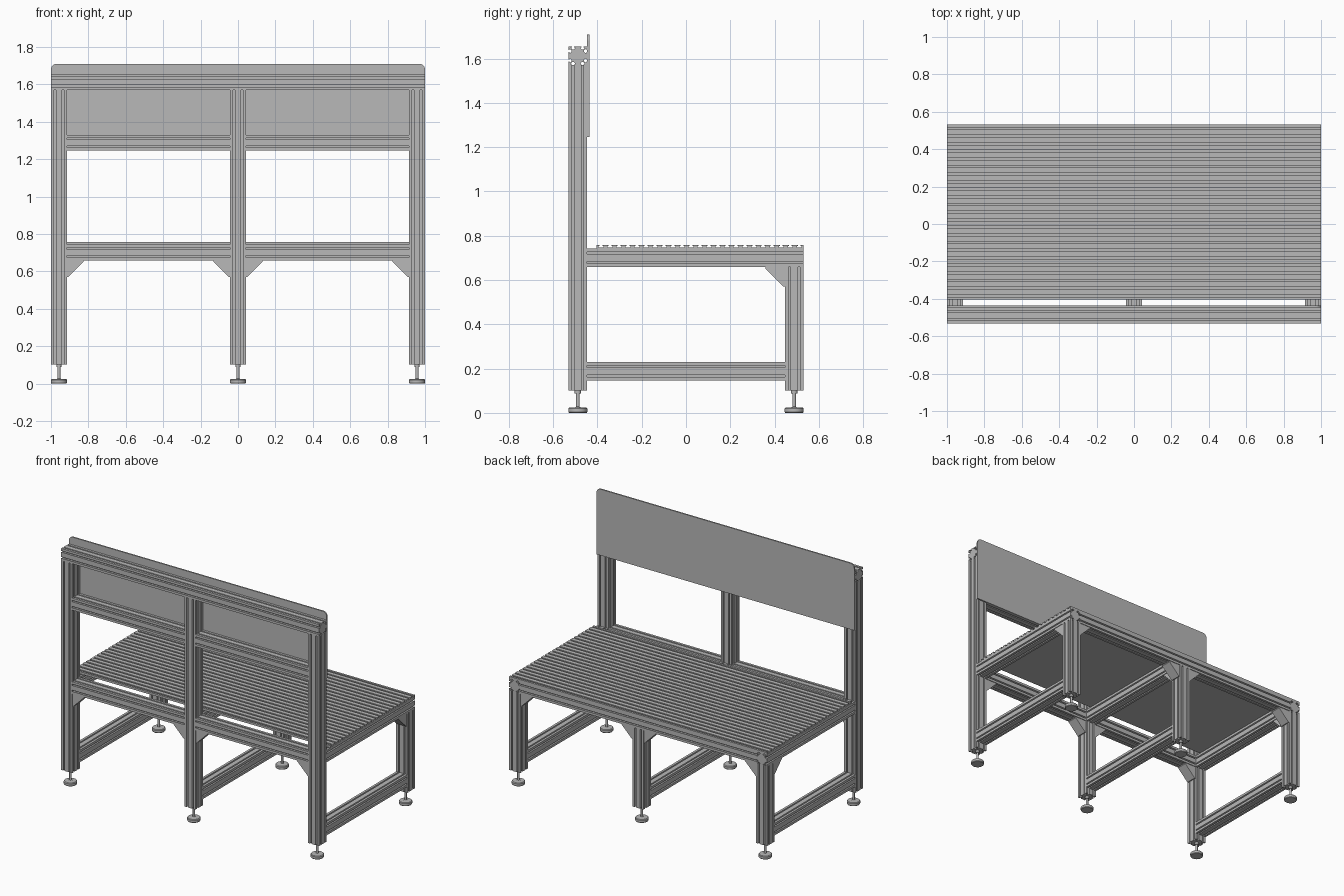
import bpy, bmesh, math
from mathutils import Vector

cube = bpy.data.objects.get("Cube")
if cube:
    bpy.data.objects.remove(cube, do_unlink=True)

metal = bpy.data.materials.new("grey_aluminium")
metal.use_nodes = True
GREY = (0.48, 0.48, 0.48, 1)
metal.diffuse_color = GREY
metal.node_tree.nodes["Principled BSDF"].inputs["Base Color"].default_value = GREY

X, Y, Z = Vector((1, 0, 0)), Vector((0, 1, 0)), Vector((0, 0, 1))
W = 0.085                 # extrusion width
H = W / 2
FRONT, BACK = -0.531 + H, 0.531 - H
COLUMNS = (-1 + H, 0, 1 - H)
SIDES = ("right", "middle", "left")
LEG_BASE, DECK = 0.102, 0.743
RAIL = DECK - H           # centre height of the deck rails


def finish(name, bm):
    bmesh.ops.recalc_face_normals(bm, faces=bm.faces)
    mesh = bpy.data.meshes.new(name)
    bm.to_mesh(mesh)
    bm.free()
    mesh.materials.append(metal)
    obj = bpy.data.objects.new(name, mesh)
    bpy.context.collection.objects.link(obj)
    return obj


def prism(name, points, origin, u, v, sweep):
    """Extrude a flat outline, given in axes u and v, along sweep."""
    bm = bmesh.new()
    face = bm.faces.new([bm.verts.new(origin + u * a + v * b) for a, b in points])
    new = bmesh.ops.extrude_face_region(bm, geom=[face], use_keep_orig=True)["geom"]
    bmesh.ops.translate(bm, vec=sweep,
                        verts=[e for e in new if isinstance(e, bmesh.types.BMVert)])
    return finish(name, bm)


def slot(mouth, inner, floor, lip, shoulder, depth):
    """Half-open T-slot outline as (offset, depth) pairs."""
    half = [(mouth, 0), (mouth, lip), (inner, lip), (inner, shoulder), (floor, depth)]
    return [(-a, d) for a, d in half] + [(a, d) for a, d in reversed(half)]


# Square section with two T-slots on each side
section = []
for turn in range(4):
    side = [(-H, -H)]
    for centre in (-H / 2, H / 2):
        side += [(centre + a, d - H) for a, d in slot(0.0047, 0.0095, 0.005, 0.004, 0.0065, 0.0135)]
    for a, b in side:
        for _ in range(turn):
            a, b = -b, a
        section.append((a, b))


def beam(name, start, axis, length):
    u, v = {"x": (Y, Z), "y": (X, Z), "z": (X, Y)}[axis]
    sweep = {"x": X, "y": Y, "z": Z}[axis] * length
    return prism(name, section, Vector(start), u, v, sweep)


def foot(name, x, y):
    """Levelling foot turned from a stepped outline."""
    outline = [(0, 0), (0.040, 0), (0.043, 0.004), (0.043, 0.019), (0.039, 0.024),
               (0.012, 0.025), (0.008, 0.028), (0.008, 0.088), (0.014, 0.088),
               (0.014, LEG_BASE), (0, LEG_BASE)]
    bm = bmesh.new()
    verts = [bm.verts.new((r, 0, z)) for r, z in outline]
    edges = [bm.edges.new(pair) for pair in zip(verts, verts[1:])]
    bmesh.ops.spin(bm, geom=verts + edges, cent=(0, 0, 0), axis=Z,
                   angle=math.tau, steps=28, use_duplicate=False)
    bmesh.ops.remove_doubles(bm, verts=bm.verts, dist=0.0001)
    obj = finish(name, bm)
    obj.location = (x, y, 0)
    bpy.ops.object.select_all(action='DESELECT')
    obj.select_set(True)
    bpy.context.view_layer.objects.active = obj
    bpy.ops.object.shade_smooth_by_angle(angle=math.radians(30))


def gusset(name, corner, out, across):
    """Corner brace below a rail, pointing away from its leg."""
    s, t, w = 0.088, 0.007, 0.076
    outline = [(0, 0), (s, 0), (s, -t), (t, -s), (0, -s)]
    prism(name, outline, Vector(corner) - across * w / 2, out, Z, across * w)


# Legs, feet, side rails and lower stretchers in each of three frames
UNDER = DECK - W
for side, x in zip(SIDES, COLUMNS):
    beam(f"{side}_tall_front_leg", (x, FRONT, LEG_BASE), "z", 1.57 - LEG_BASE)
    beam(f"{side}_short_back_leg", (x, BACK, LEG_BASE), "z", UNDER - LEG_BASE)
    foot(f"{side}_front_foot", x, FRONT)
    foot(f"{side}_back_foot", x, BACK)
    inner = FRONT + H
    span = BACK - H - inner
    beam(f"{side}_lower_stretcher", (x, inner, 0.188), "y", span)
    beam(f"{side}_deck_rail", (x, inner, RAIL), "y", span + (0 if side == "middle" else W))
    gusset(f"{side}_depth_gusset", (x, BACK - H, UNDER), -Y, X)
    # Braces along the width, only towards the inside
    for way in (-1, 1):
        if abs(x + way * W) < 1:
            for row, y in (("front", FRONT), ("back", BACK)):
                gusset(f"{side}_{row}_gusset", (x + way * H, y, UNDER), X * way, Y)

# Long rails across the width
for bay, x in zip(("right", "left"), COLUMNS):
    length = 1 - H - W
    beam(f"{bay}_front_deck_rail", (x + H, FRONT, RAIL), "x", length)
    beam(f"{bay}_panel_rail", (x + H, FRONT, 1.245 + H), "x", length)
beam("back_deck_rail", (-1 + W, BACK, RAIL), "x", 2 - 2 * W)
beam("top_rail", (-1, FRONT, 1.57 + H), "x", 2)

# Slotted deck plate
deck_front, deck_back, deck_thick, slots = -0.404, 0.531, 0.015, 23
pitch = (deck_back - deck_front) / slots
deck = [(deck_back, 0), (deck_front, 0), (deck_front, deck_thick)]
for i in range(slots):
    centre = deck_front + pitch * (i + 0.5)
    deck += [(centre + a, deck_thick - d) for a, d in slot(0.006, 0.0105, 0.0105, 0.004, 0.007, 0.011)]
deck.append((deck_back, deck_thick))
prism("slotted_deck", deck, Vector((-1, 0, DECK)), Y, Z, X * 2)

# Upright panel with rounded top corners
radius, top = 0.03, 1.709
panel = [(-1, 1.245), (1, 1.245)]
for centre, begin in ((1 - radius, 0), (radius - 1, 90)):
    for step in range(7):
        angle = math.radians(begin + step * 15)
        panel.append((centre + radius * math.cos(angle), top - radius + radius * math.sin(angle)))
prism("back_panel", panel, Vector((0, FRONT + H, 0)), X, Z, Y * 0.01)
